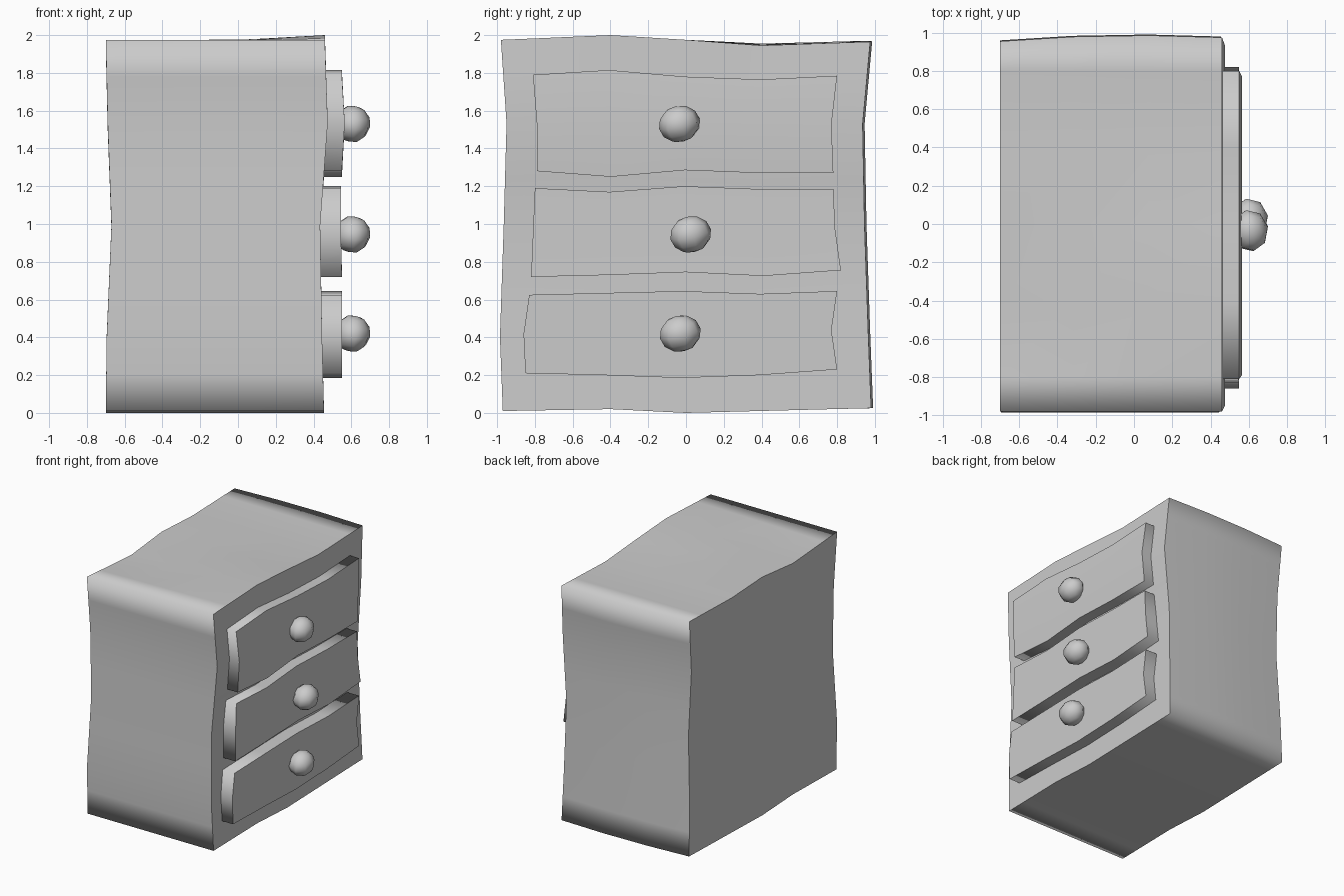
import bpy, bmesh, math

if "Cube" in bpy.data.objects:
    bpy.data.objects.remove(bpy.data.objects["Cube"])


def interp(pts, t):
    # piecewise linear profile lookup
    if t <= pts[0][0]:
        return pts[0][1]
    for (a, p), (b, q) in zip(pts, pts[1:]):
        if t <= b:
            return p + (q - p) * (t - a) / (b - a)
    return pts[-1][1]


def grid_box(name, nx, ny, nz, pos):
    # closed box of nx * ny * nz grid points, each placed by pos(i, j, k)
    bm = bmesh.new()
    vs = {}

    def v(i, j, k):
        if (i, j, k) not in vs:
            vs[i, j, k] = bm.verts.new(pos(i, j, k))
        return vs[i, j, k]

    n = (nx, ny, nz)
    for axis in range(3):
        a, b = (axis + 1) % 3, (axis + 2) % 3
        for side in (0, n[axis] - 1):
            for p in range(n[a] - 1):
                for q in range(n[b] - 1):
                    quad = []
                    for da, db in ((0, 0), (1, 0), (1, 1), (0, 1)):
                        c = [0, 0, 0]
                        c[axis], c[a], c[b] = side, p + da, q + db
                        quad.append(v(*c))
                    bm.faces.new(quad)
    bmesh.ops.recalc_face_normals(bm, faces=bm.faces)
    # soft corners, but a crisp front and back outline
    for f in bm.faces:
        f.smooth = True
    for e in bm.edges:
        x0, x1 = [abs(f.normal.x) > 0.7 for f in e.link_faces]
        e.smooth = x0 == x1
    me = bpy.data.meshes.new(name)
    bm.to_mesh(me)
    bm.free()
    ob = bpy.data.objects.new(name, me)
    bpy.context.collection.objects.link(ob)
    return ob


# Wobbly cabinet body
XS = (0, 0.33, 0.67, 1)
YS = (-0.97, -0.8, -0.4, 0, 0.4, 0.8, 0.97)
ZS = (0, 0.2, 0.4, 0.7, 1.0, 1.25, 1.55, 1.8, 2.0)
TOP_FRONT = [(-0.97, 1.975), (-0.4, 2.0), (0, 1.975), (0.4, 1.945), (0.97, 1.965)]
TOP_BACK = [(-0.97, 1.975), (-0.4, 1.935), (0, 1.975), (0.4, 1.955), (0.97, 1.97)]
BOTTOM = [(-0.97, 0.01), (-0.4, 0.02), (0, 0.0), (0.97, 0.025)]
LEFT = [(0, -0.97), (0.4, -0.985), (1, -0.965), (1.55, -0.95), (2, -0.98)]
RIGHT = [(0, 0.98), (0.4, 0.965), (1, 0.945), (1.55, 0.935), (2, 0.975)]
FRONT = [(0, 0.455), (0.4, 0.445), (1, 0.435), (1.55, 0.475), (2, 0.46)]
BACK = [(0, -0.7), (0.4, -0.695), (1, -0.67), (1.55, -0.69), (2, -0.7)]


def body_pos(i, j, k):
    t, y, z = XS[i], YS[j], ZS[k]
    x = interp(BACK, z) * (1 - t) + interp(FRONT, z) * t
    top = interp(TOP_BACK, y) * (1 - t) + interp(TOP_FRONT, y) * t
    bottom = interp(BOTTOM, y)
    if j == 0:
        yy = interp(LEFT, z)
    elif j == len(YS) - 1:
        yy = interp(RIGHT, z) + 0.02 * math.sin(math.pi * t) - 0.02 * (1 - t)
    else:
        yy = y
    return x, yy, bottom + (top - bottom) * z / 2


grid_box("cabinet_body", len(XS), len(YS), len(ZS), body_pos)

# Drawers: bottom edge, top edge, left and right y (bottom, middle, top), knob y and z
DY = (0, 0.25, 0.5, 0.75, 1)
DRAWERS = {
    "bottom": ((0.21, 0.2, 0.185, 0.2, 0.23), (0.625, 0.635, 0.645, 0.63, 0.645),
               (-0.85, -0.86, -0.83), (0.8, 0.77, 0.8), (0.55, 0.55, 0.55), (-0.03, 0.42)),
    "middle": ((0.72, 0.73, 0.745, 0.725, 0.755), (1.19, 1.17, 1.2, 1.185, 1.185),
               (-0.82, -0.81, -0.8), (0.82, 0.79, 0.78), (0.55, 0.545, 0.545), (0.025, 0.945)),
    "top": ((1.28, 1.25, 1.285, 1.27, 1.27), (1.79, 1.815, 1.78, 1.765, 1.785),
            (-0.79, -0.79, -0.81), (0.78, 0.77, 0.8), (0.55, 0.565, 0.55), (-0.035, 1.53)),
}
for label, (low, high, left, right, xf, knob) in DRAWERS.items():
    def drawer_pos(i, j, k):
        y = left[k] + (right[k] - left[k]) * DY[j]
        z = low[j] + (high[j] - low[j]) * k / 2
        return (xf[k] if i else 0.40), y, z

    grid_box(label + "_drawer", 2, 5, 3, drawer_pos)

    # Faceted round knob
    bpy.ops.mesh.primitive_uv_sphere_add(segments=8, ring_count=6, radius=1,
                                         location=(0.605, knob[0], knob[1]),
                                         rotation=(0.25, 0.15, 0.2))
    ob = bpy.context.object
    ob.name = label + "_knob"
    ob.scale = (0.098, 0.112, 0.097)
    bpy.ops.object.shade_smooth()
